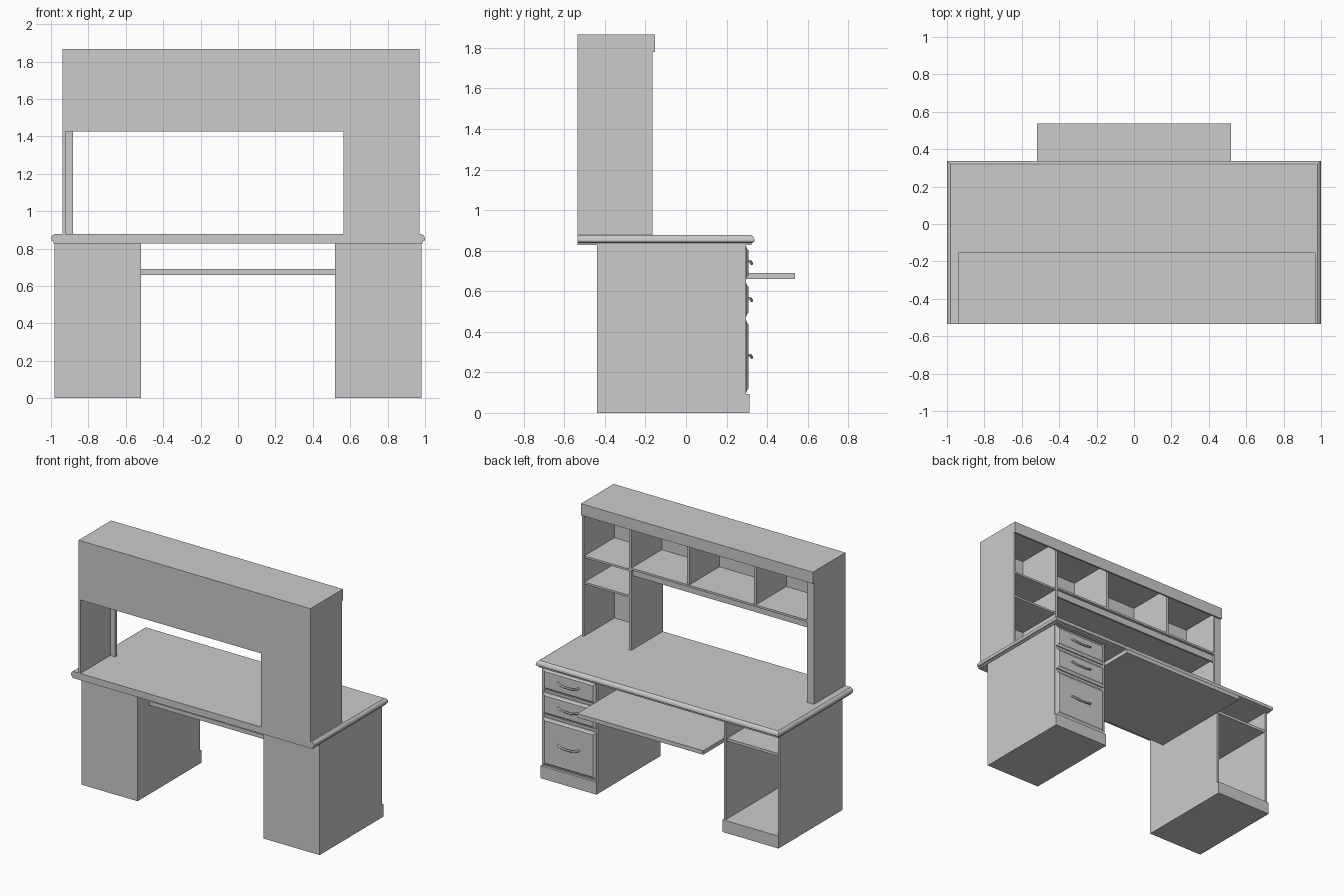
import bpy, bmesh
from math import radians

if "Cube" in bpy.data.objects:
    bpy.data.objects.remove(bpy.data.objects["Cube"])


def box(name, x0, x1, y0, y1, z0, z1):
    """Axis-aligned board given by its extents."""
    bm = bmesh.new()
    bmesh.ops.create_cube(bm, size=1)
    for v in bm.verts:
        v.co.x = x1 if v.co.x > 0 else x0
        v.co.y = y1 if v.co.y > 0 else y0
        v.co.z = z1 if v.co.z > 0 else z0
    return finish(name, bm)


def finish(name, bm):
    bmesh.ops.recalc_face_normals(bm, faces=bm.faces)
    me = bpy.data.meshes.new(name)
    bm.to_mesh(me)
    bm.free()
    ob = bpy.data.objects.new(name, me)
    bpy.context.collection.objects.link(ob)
    return ob


def loft(name, rings):
    """Skin a stack of four-cornered rings and cap both ends."""
    bm = bmesh.new()
    loops = [[bm.verts.new(p) for p in r] for r in rings]
    for a, b in zip(loops, loops[1:]):
        for i in range(4):
            j = (i + 1) % 4
            bm.faces.new((a[i], a[j], b[j], b[i]))
    bm.faces.new(loops[0])
    bm.faces.new(loops[-1])
    return finish(name, bm)


# Desktop, moulded on the two ends and the user side, flat at the back
edge = [(.014, .828), (.014, .838), (.003, .842), (0, .85),
        (.002, .862), (.008, .871), (.018, .878)]
loft("desktop", [[(-1 + i, -.535, z), (1 - i, -.535, z),
                  (1 - i, .338 - i, z), (-1 + i, .338 - i, z)] for i, z in edge])

# Pedestals: shared carcass panels and plinths
T = .018
for side, x0, x1 in (("open", -.98, -.518), ("drawer", .518, .98)):
    box(side + "_pedestal_left_panel", x0, x0 + T, -.44, .295, 0, .828)
    box(side + "_pedestal_right_panel", x1 - T, x1, -.44, .295, 0, .828)
    box(side + "_pedestal_back", x0 + T, x1 - T, -.44, -.425, 0, .828)
    box(side + "_pedestal_base", x0 + T, x1 - T, -.425, .295, 0, .09)
    box(side + "_pedestal_plinth", x0, x1, .295, .312, 0, .092)
box("open_pedestal_shelf", -.98 + T, -.518 - T, -.425, .285, .67, .69)
box("drawer_pedestal_frame", .518 + T, .98 - T, .27, .29, .09, .828)

# Drawer fronts with chamfered edges, each with a bowed pull
for n, (z0, z1) in enumerate(((.1, .455), (.475, .64), (.66, .82))):
    rings = []
    for i, y in ((0, .29), (0, .298), (.012, .302), (.02, .309)):
        a, b = .53 + i, .968 - i
        rings.append([(a, y, z0 + i), (b, y, z0 + i), (b, y, z1 - i), (a, y, z1 - i)])
    loft("drawer_front_%d" % n, rings)
    cu = bpy.data.curves.new("drawer_pull_%d" % n, 'CURVE')
    cu.dimensions = '3D'
    cu.bevel_depth = .007
    cu.bevel_resolution = 1
    cu.use_fill_caps = True
    sp = cu.splines.new('POLY')
    path = [(-.085, .306, .008), (-.08, .318, .007), (-.06, .322, 0), (-.03, .325, -.005),
            (.03, .325, -.005), (.06, .322, 0), (.08, .318, .007), (.085, .306, .008)]
    sp.points.add(len(path) - 1)
    for p, (x, y, z) in zip(sp.points, path):
        p.co = (.749 + x, y, (z0 + z1) / 2 + z, 1)
    pull = bpy.data.objects.new("drawer_pull_%d" % n, cu)
    bpy.context.collection.objects.link(pull)

# Sliding keyboard tray
box("keyboard_tray", -.518, .518, -.3, .538, .66, .69)

# Hutch uprights
BK, FR, DT = -.535, -.165, .878
box("hutch_left_side", -.937, -.922, BK, FR, DT, 1.85)
box("hutch_right_side", .955, .97, BK, FR, DT, 1.85)
box("hutch_left_stile", -.937, -.882, FR - .018, FR, DT, 1.78)
box("hutch_tall_divider", .565, .585, BK, FR, DT, 1.85)

# Hutch back panels, leaving the opening above the desktop
box("hutch_bay_back", .57, .97, BK, BK + .012, DT, 1.865)
box("hutch_upper_back", -.937, .57, BK, BK + .012, 1.425, 1.865)

# Hutch top and fascia
box("hutch_top", -.937, .97, BK, FR, 1.845, 1.866)
box("hutch_fascia", -.937, .97, FR, -.152, 1.78, 1.866)

# Cubby shelf with its rail, plus dividers
box("cubby_shelf", -.922, .565, BK + .012, FR, 1.475, 1.49)
box("cubby_rail", -.922, .565, FR - .035, FR - .02, 1.425, 1.475)
for n, x in enumerate((-.45, .1)):
    box("cubby_divider_%d" % n, x - .009, x + .009, BK + .012, FR - .005, 1.49, 1.845)

# Shelves in the tall bay
for n, z in enumerate((1.28, 1.475)):
    box("bay_shelf_%d" % n, .585, .955, BK + .012, FR - .005, z - .015, z)
